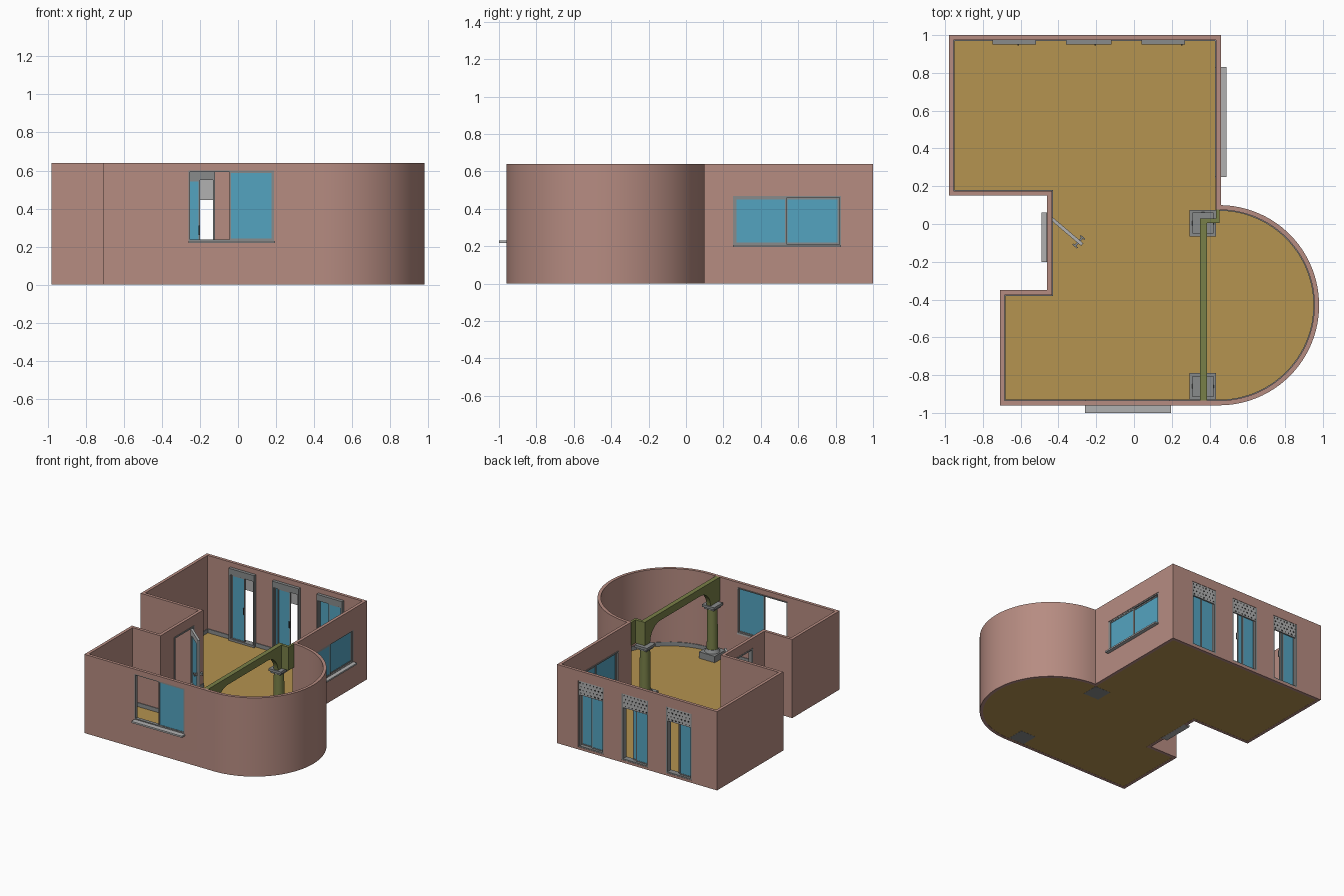
import bpy, bmesh, math
from mathutils import Vector, Matrix

if "Cube" in bpy.data.objects:
    bpy.data.objects.remove(bpy.data.objects["Cube"])


def mat(name, rgb):
    m = bpy.data.materials.new(name)
    m.diffuse_color = (*rgb, 1)
    m.use_nodes = True
    m.node_tree.nodes["Principled BSDF"].inputs["Base Color"].default_value = m.diffuse_color
    return m


WALL = mat("dusty_pink_wall", (0.47, 0.262, 0.222))
FLOOR = mat("tan_floor", (0.46, 0.292, 0.08))
GLASS = mat("blue_glass", (0.088, 0.37, 0.53))
GREY = mat("mid_grey", (0.25, 0.26, 0.26))
LIGHT = mat("light_grey", (0.44, 0.44, 0.44))
OLIVE = mat("olive_green", (0.19, 0.215, 0.065))
DARK = mat("dark_grey", (0.06, 0.06, 0.06))


def finish(name, bm, m):
    bmesh.ops.recalc_face_normals(bm, faces=bm.faces)
    me = bpy.data.meshes.new(name)
    bm.to_mesh(me)
    bm.free()
    me.materials.append(m)
    ob = bpy.data.objects.new(name, me)
    bpy.context.collection.objects.link(ob)
    return ob


def boxes(name, items, m):
    """One object from boxes given as (x0, x1, y0, y1, z0, z1)."""
    bm = bmesh.new()
    for x0, x1, y0, y1, z0, z1 in items:
        mx = Matrix.Translation(((x0 + x1) / 2, (y0 + y1) / 2, (z0 + z1) / 2))
        bmesh.ops.create_cube(bm, size=1, matrix=mx @ Matrix.Diagonal((x1 - x0, y1 - y0, z1 - z0, 1)))
    return finish(name, bm, m)


def oriented(axis, a0, a1, d0, d1, z0, z1):
    return (a0, a1, d0, d1, z0, z1) if axis == "x" else (d0, d1, a0, a1, z0, z1)


def frame(name, axis, a0, a1, d0, d1, z0, z1, w, m):
    boxes(name, [oriented(axis, *b) for b in (
        (a0, a0 + w, d0, d1, z0, z1), (a1 - w, a1, d0, d1, z0, z1),
        (a0 + w, a1 - w, d0, d1, z0, z0 + w), (a0 + w, a1 - w, d0, d1, z1 - w, z1))], m)


def sash(name, axis, a0, a1, d, z0, z1, w=0.008):
    frame(name + "_frame", axis, a0, a1, d - 0.005, d + 0.005, z0, z1, w, GREY)
    boxes(name + "_glass", [oriented(axis, a0 + w, a1 - w, d - 0.002, d + 0.002, z0 + w, z1 - w)], GLASS)


# Room plan, clockwise, with the round bay on the right
C, R, T, H = (0.45, -0.43), 0.53, 0.025, 0.64
plan = [Vector((-0.98, 1.0)), Vector((0.46, 1.0))]
N = 48
for i in range(N + 1):
    a = math.radians(88.9 - 178.9 * i / N)
    plan.append(Vector((C[0] + R * math.cos(a), C[1] + R * math.sin(a))))
plan += [Vector(p) for p in ((-0.71, -0.96), (-0.71, -0.35), (-0.46, -0.35), (-0.46, 0.15), (-0.98, 0.15))]


def inset(pts, d):
    out = []
    for i, p in enumerate(pts):
        u = (p - pts[i - 1]).normalized()
        v = (pts[(i + 1) % len(pts)] - p).normalized()
        n1, n2 = Vector((u.y, -u.x)), Vector((v.y, -v.x))
        out.append(p + (n1 + n2) * d / (1 + n1.dot(n2)))
    return out


def ring(name, outer, inner, z0, z1, m):
    bm = bmesh.new()
    loops = [[bm.verts.new((p.x, p.y, z)) for p in pts]
             for pts, z in ((outer, z0), (outer, z1), (inner, z1), (inner, z0))]
    n = len(outer)
    for k in range(4):
        a, b = loops[k], loops[(k + 1) % 4]
        for i in range(n):
            j = (i + 1) % n
            bm.faces.new((a[i], a[j], b[j], b[i]))
    return finish(name, bm, m)


def prism(name, pts3, vec, m):
    bm = bmesh.new()
    f = bm.faces.new([bm.verts.new(p) for p in pts3])
    g = bmesh.ops.extrude_face_region(bm, geom=[f])
    bmesh.ops.translate(bm, vec=vec, verts=[v for v in g["geom"] if isinstance(v, bmesh.types.BMVert)])
    return finish(name, bm, m)


def smooth(ob):
    bpy.ops.object.select_all(action="DESELECT")
    ob.select_set(True)
    bpy.context.view_layer.objects.active = ob
    bpy.ops.object.shade_smooth_by_angle(angle=math.radians(30))


inner = inset(plan, T)
walls = ring("walls", plan, inner, 0, H, WALL)
skirting = ring("skirting_board", inset(plan, T - 0.002), inset(plan, T + 0.005), 0.01, 0.045, GREY)
prism("floor", [(p.x, p.y, 0.001) for p in inset(plan, 0.004)], (0, 0, 0.012), FLOOR)

# Openings cut through walls and skirting
french = [(-0.75, -0.52), (-0.36, -0.12), (0.04, 0.27)]
holes = [(a, b, 0.93, 1.05, 0.02, 0.56) for a, b in french]
holes += [(-0.26, 0.19, -1.05, -0.92, 0.23, 0.60),
          (0.40, 0.50, 0.25, 0.83, 0.20, 0.47),
          (-0.50, -0.42, -0.20, 0.06, 0.015, 0.56)]
cutter = boxes("opening_cutter", holes, GREY)
cutter.hide_render = True
for ob in (walls, skirting):
    mod = ob.modifiers.new("openings", "BOOLEAN")
    mod.operation = "DIFFERENCE"
    mod.solver = "EXACT"
    mod.object = cutter
    bpy.context.view_layer.objects.active = ob
    bpy.ops.object.modifier_apply(modifier=mod.name)
    smooth(ob)
bpy.data.objects.remove(cutter)

# Three tall sliding windows in the back wall
for k, ((a, b), gap) in enumerate(zip(french, (0.09, 0.08, 0.012))):
    n = f"tall_window_{k + 1}"
    boxes(n + "_surround", [(a, a + 0.012, 0.95, 0.998, 0.013, 0.56), (b - 0.012, b, 0.95, 0.998, 0.013, 0.56),
                            (a, b, 0.95, 0.998, 0.013, 0.03), (a, b, 0.95, 0.976, 0.55, 0.60)], GREY)
    sash(n + "_fixed", "x", a + 0.012, a + 0.125, 0.974, 0.03, 0.55)
    sash(n + "_sliding", "x", b - gap - 0.113, b - gap, 0.962, 0.03, 0.55)
    boxes(n + "_handle", [(b - gap - 0.008, b - gap, 0.945, 0.957, 0.26, 0.31)], DARK)
    # Dotted panel over the outside top
    boxes(n + "_panel", [(a, b, 0.985, 0.997, 0.445, 0.56)], LIGHT)
    boxes(n + "_panel_dots", [(x - 0.005, x + 0.005, 0.996, 0.999, z - 0.005, z + 0.005)
                              for r in range(4) for c in range(7)
                              for x, z in [(a + 0.02 + c * 0.031 + (r % 2) * 0.012, 0.46 + r * 0.028)]], DARK)

# Front window: left half open, glass on the right
frame("front_window_frame", "x", -0.26, 0.19, -0.957, -0.93, 0.23, 0.60, 0.008, GREY)
sash("front_window_sash", "x", -0.045, 0.185, -0.95, 0.236, 0.595)
boxes("front_window_sill", [(-0.26, 0.195, -1.0, -0.935, 0.218, 0.231)], LIGHT)

# Right window with two panes
frame("right_window_frame", "y", 0.25, 0.83, 0.43, 0.457, 0.20, 0.47, 0.01, GREY)
sash("right_window_near_sash", "y", 0.258, 0.54, 0.450, 0.208, 0.462, 0.012)
sash("right_window_far_sash", "y", 0.53, 0.822, 0.441, 0.208, 0.462, 0.012)
boxes("right_window_sill", [(0.435, 0.49, 0.25, 0.83, 0.195, 0.207)], LIGHT)

# Doorway on the left with the door standing open
boxes("door_surround", [(-0.462, -0.432, -0.20, -0.188, 0.0, 0.56), (-0.462, -0.432, 0.048, 0.06, 0.0, 0.56),
                        (-0.462, -0.432, -0.20, 0.06, 0.548, 0.56)], GREY)
boxes("door_step", [(-0.49, -0.435, -0.20, 0.06, 0.0, 0.016)], LIGHT)
L, t = 0.215, 0.009
leaf = [boxes("door_frame", [(0, 0.035, -t, t, 0.02, 0.545), (L - 0.035, L, -t, t, 0.02, 0.545),
                             (0.035, L - 0.035, -t, t, 0.02, 0.12), (0.035, L - 0.035, -t, t, 0.50, 0.545)], LIGHT),
        boxes("door_glass", [(0.035, L - 0.035, -0.003, 0.003, 0.12, 0.50)], GLASS),
        boxes("door_handle", [(L - 0.03, L - 0.018, -0.03, 0.03, 0.25, 0.27),
                              (L - 0.04, L - 0.008, -0.034, -0.026, 0.25, 0.27),
                              (L - 0.04, L - 0.008, 0.026, 0.034, 0.25, 0.27)], GREY)]
for ob in leaf:
    ob.data.transform(Matrix.Translation((-0.438, 0.03, 0)) @ Matrix.Rotation(math.atan2(-0.14, 0.165), 4, "Z"))


# Two columns with square bases and capitals
def cyl(name, x, y, r0, r1, z0, z1, m):
    bm = bmesh.new()
    bmesh.ops.create_cone(bm, cap_ends=True, segments=32, radius1=r0, radius2=r1, depth=z1 - z0,
                          matrix=Matrix.Translation((x, y, (z0 + z1) / 2)))
    smooth(finish(name, bm, m))


cx = 0.365
for n, y in (("back", 0.005), ("front", -0.86)):
    boxes(n + "_column_base", [(cx - 0.07, cx + 0.07, y - 0.07, y + 0.07, 0, 0.065)], GREY)
    cyl(n + "_column_foot", cx, y, 0.058, 0.045, 0.065, 0.09, GREY)
    cyl(n + "_column_shaft", cx, y, 0.042, 0.038, 0.09, 0.425, OLIVE)
    boxes(n + "_column_capital", [(cx - 0.045, cx + 0.045, y - 0.045, y + 0.045, 0.415, 0.43),
                                  (cx - 0.055, cx + 0.055, y - 0.055, y + 0.055, 0.43, 0.45)], GREY)

# Arched beam between the columns, turned back to the wall corner
r, zs = 0.13, 0.45
ya, yb = -0.815, -0.04
arch = [(0.03, H), (-0.935, H), (-0.935, zs)]
arch += [(ya + r - r * math.cos(a), zs + r * math.sin(a)) for a in [math.pi / 2 * i / 10 for i in range(11)]]
arch += [(yb - r + r * math.sin(a), zs + r * math.cos(a)) for a in [math.pi / 2 * i / 10 for i in range(11)]]
arch += [(0.03, zs)]
smooth(prism("arched_beam", [(0.35, y, z) for y, z in arch], (0.037, 0, 0), OLIVE))
boxes("beam_return", [(0.38, 0.452, 0.005, 0.03, zs, H - 0.001), (0.433, 0.452, 0.029, 0.085, zs, H - 0.001)], OLIVE)
